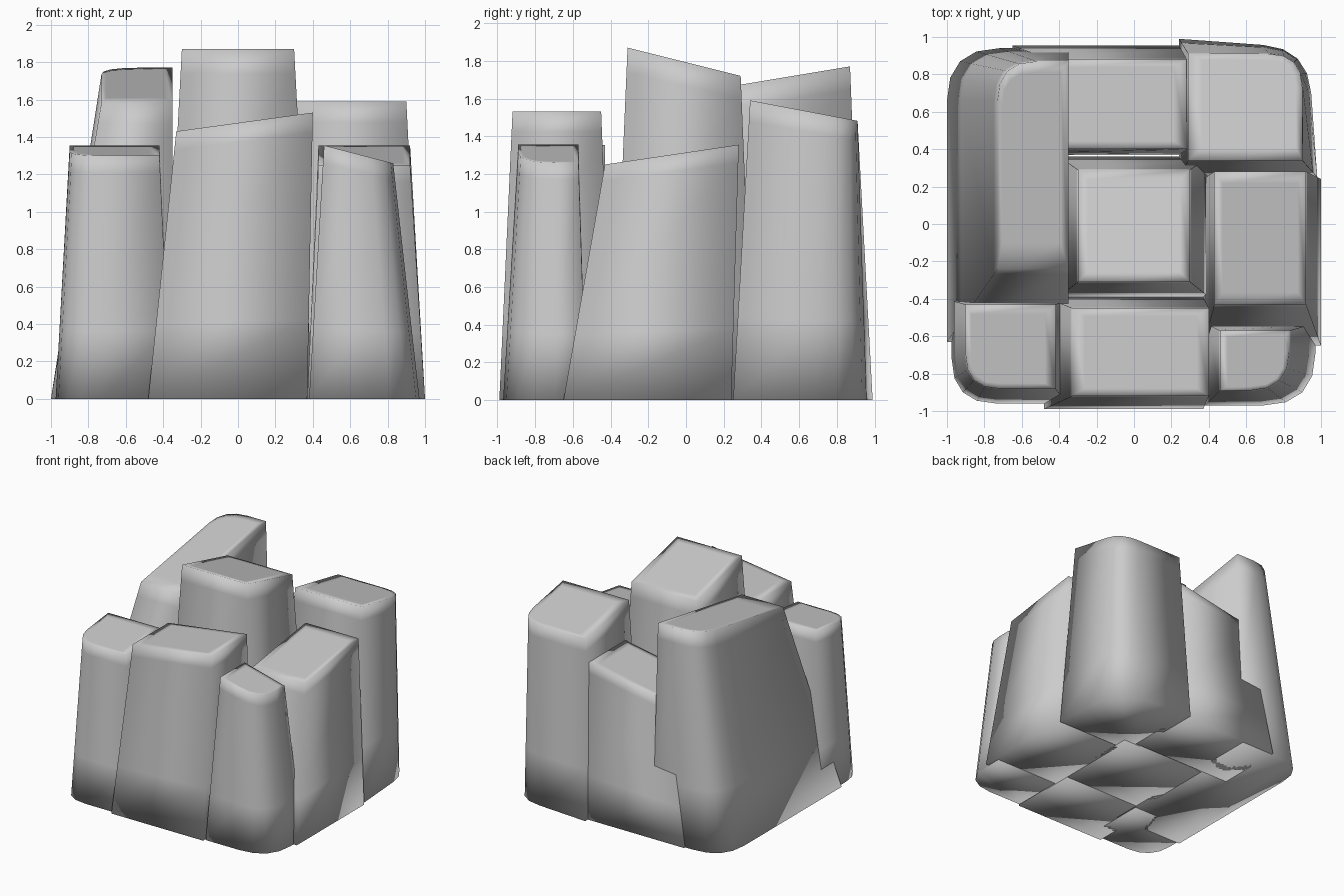
import bpy
from mathutils import Vector

if "Cube" in bpy.data.objects:
    bpy.data.objects.remove(bpy.data.objects["Cube"])


def outline(rect, rounded=None, r=0.0, pull=(0, 0)):
    """Counter-clockwise rectangle; one corner may be rounded or shifted."""
    x0, x1, y0, y1 = rect
    c = [Vector((x0, y0)), Vector((x1, y0)), Vector((x1, y1)), Vector((x0, y1))]
    if rounded is None:
        return c
    c[rounded] += Vector(pull)
    pts = []
    for i, p in enumerate(c):
        if i != rounded:
            pts.append(p)
            continue
        a = p + (c[i - 1] - p).normalized() * r
        b = p + (c[(i + 1) % 4] - p).normalized() * r
        for k in range(5):
            t = k / 4
            pts.append(a * (1 - t) ** 2 + p * 2 * t * (1 - t) + b * t * t)
    return pts


def block(name, base, top, z, slope=(0, 0), rounded=None, r=0.0, pull=(0, 0)):
    """Tapered stone column; z is the top height at the top's (x0, y0) corner."""
    lo = outline(base, rounded, r, pull)
    hi = outline(top, rounded, r * 0.75)
    n = len(lo)
    heights = [z + slope[0] * (p.x - top[0]) + slope[1] * (p.y - top[2]) for p in hi]
    tops = [Vector((p.x, p.y, h)) for p, h in zip(hi, heights)]
    bots = [Vector((p.x, p.y, 0)) for p in lo]
    # support loops keep the smooth shading tight near the top
    rings = [[a.lerp(b, t) for a, b in zip(bots, tops)] for t in (0, 0.28, 0.93, 1)]
    mid = sum(tops, Vector()) / n
    rings.append([p.lerp(mid, 0.18) for p in tops])
    verts = [p for ring in rings for p in ring]
    faces = [list(range(n))[::-1]]
    for k in range(len(rings) - 1):
        for i in range(n):
            j = (i + 1) % n
            faces.append([k * n + i, k * n + j, (k + 1) * n + j, (k + 1) * n + i])
    faces.append([(len(rings) - 1) * n + i for i in range(n)])
    me = bpy.data.meshes.new(name)
    me.from_pydata(verts, [], faces)
    me.polygons.foreach_set("use_smooth", [True] * len(me.polygons))
    me.update()
    ob = bpy.data.objects.new(name, me)
    bpy.context.collection.objects.link(ob)
    return ob


# corner columns, outer corner rounded
block("back_left_rock", (-1.0, -0.35, -0.63, 0.94), (-0.73, -0.35, -0.24, 0.87),
      1.585, (0, 0.167), rounded=3, r=0.28)
block("front_left_rock", (-0.975, -0.36, -0.96, -0.41), (-0.90, -0.42, -0.88, -0.43),
      1.30, (0, 0.12), rounded=0, r=0.24)
block("front_right_rock", (0.38, 0.97, -0.97, -0.53), (0.46, 0.83, -0.89, -0.57),
      1.355, (-0.26, 0), rounded=1, r=0.28)
block("back_right_rock", (0.24, 0.98, 0.25, 0.99), (0.29, 0.90, 0.34, 0.91),
      1.59, (0, -0.19), rounded=2, r=0.24, pull=(-0.05, -0.05))

# side columns
block("front_rock", (-0.48, 0.37, -0.99, -0.39), (-0.33, 0.40, -0.92, -0.45),
      1.43, (0.137, 0))
block("right_rock", (0.37, 1.0, -0.65, 0.24), (0.43, 0.92, -0.43, 0.28),
      1.25, (0, 0.148))
block("back_rock", (-0.65, 0.29, 0.37, 0.955), (-0.45, 0.28, 0.40, 0.88),
      1.14, (0.19, 0))

# tallest column in the middle
block("centre_rock", (-0.40, 0.40, -0.39, 0.36), (-0.30, 0.30, -0.31, 0.29),
      1.87, (0, -0.25))
